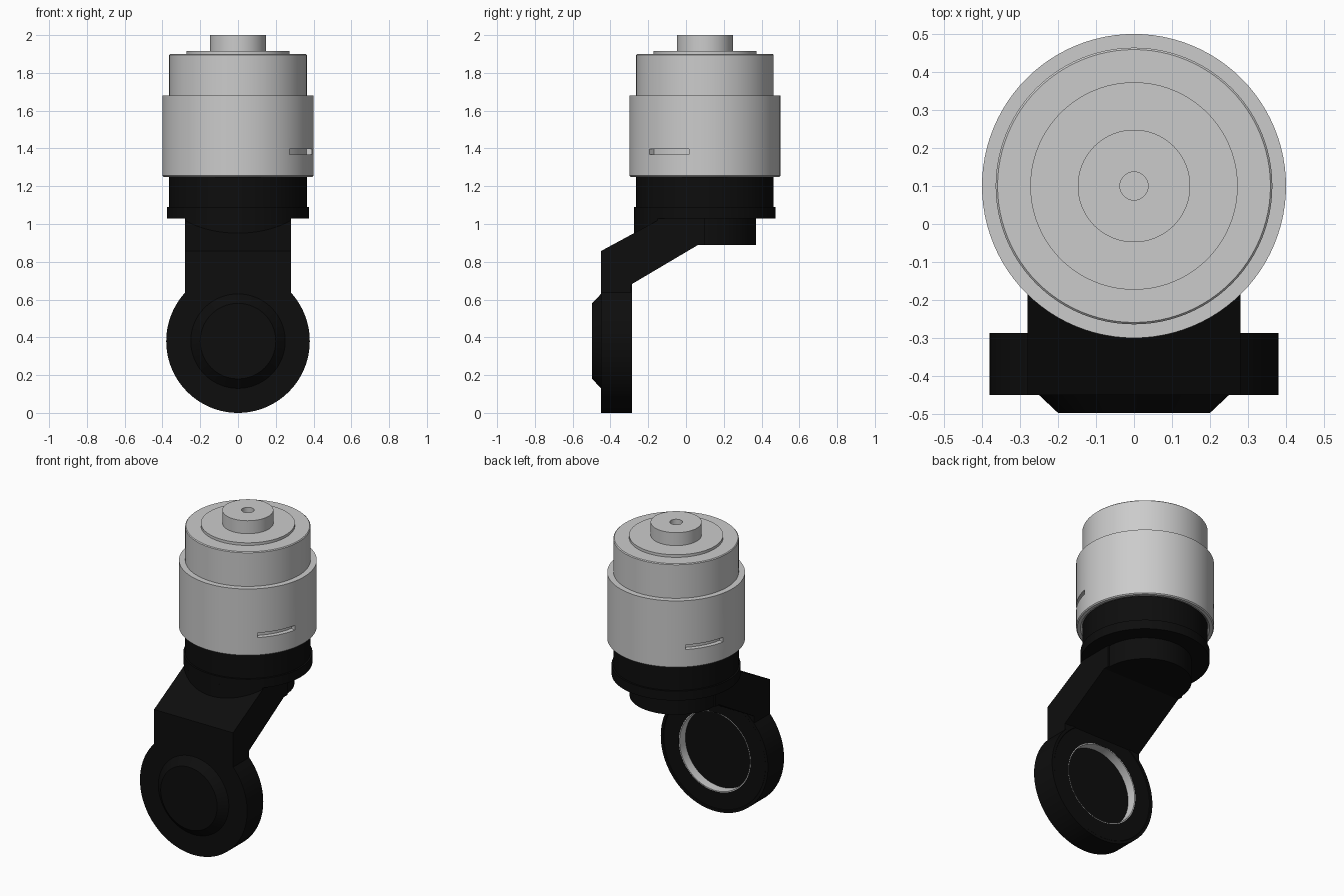
import bpy, bmesh
from math import cos, sin, radians, pi, asin
from mathutils import Matrix

if "Cube" in bpy.data.objects:
    bpy.data.objects.remove(bpy.data.objects["Cube"])

AX = 0.10  # y of the vertical turning axis
black = bpy.data.materials.new("black_plastic")
black.diffuse_color = (0.004, 0.004, 0.004, 1)
black.use_nodes = True
black.node_tree.nodes["Principled BSDF"].inputs["Base Color"].default_value = black.diffuse_color


def finish(name, bm, mat=None):
    bmesh.ops.remove_doubles(bm, verts=bm.verts, dist=1e-5)
    bmesh.ops.recalc_face_normals(bm, faces=bm.faces)
    me = bpy.data.meshes.new(name)
    bm.to_mesh(me)
    bm.free()
    ob = bpy.data.objects.new(name, me)
    bpy.context.collection.objects.link(ob)
    if mat:
        me.materials.append(mat)
    return ob


def smooth(ob):
    bpy.ops.object.select_all(action='DESELECT')
    ob.select_set(True)
    bpy.context.view_layer.objects.active = ob
    bpy.ops.object.shade_smooth_by_angle(angle=radians(25))


def lathe(name, profile, matrix, mat=None, closed=False, steps=96):
    bm = bmesh.new()
    vs = [bm.verts.new((r, 0, h)) for r, h in profile]
    es = [bm.edges.new(p) for p in zip(vs, vs[1:])]
    if closed:
        es.append(bm.edges.new((vs[-1], vs[0])))
    bmesh.ops.spin(bm, geom=vs + es, cent=(0, 0, 0), axis=(0, 0, 1),
                   angle=2 * pi, steps=steps, use_merge=False)
    bm.transform(matrix)
    ob = finish(name, bm, mat)
    smooth(ob)
    return ob


def prism(name, pts, offset, to3d, mat=None):
    bm = bmesh.new()
    face = bm.faces.new([bm.verts.new(to3d(a, b)) for a, b in pts])
    ext = bmesh.ops.extrude_face_region(bm, geom=[face])
    bmesh.ops.translate(bm, vec=offset,
                        verts=[v for v in ext['geom'] if isinstance(v, bmesh.types.BMVert)])
    return finish(name, bm, mat)


def arc(r, a0, a1, n):
    return [(r * cos(a0 + (a1 - a0) * i / n), AX + r * sin(a0 + (a1 - a0) * i / n))
            for i in range(n + 1)]


UP = Matrix.Translation((0, AX, 0))
FRONT = Matrix.Translation((0, 0, 0.38)) @ Matrix.Rotation(pi / 2, 4, 'X')

# Grey stepped sleeve with top boss and centre hole
sleeve = lathe("sleeve", [
    (0, 1.26), (0.365, 1.26), (0.375, 1.25), (0.394, 1.25), (0.40, 1.256), (0.40, 1.68),
    (0.364, 1.68), (0.364, 1.895), (0.359, 1.90), (0.273, 1.90), (0.273, 1.917),
    (0.148, 1.917), (0.148, 2.0), (0.037, 2.0), (0.037, 1.90), (0, 1.90)], UP)

# Two opposite arc slots cut into the sleeve
for k in range(2):
    a0, a1 = radians(-47) + k * pi, radians(-12) + k * pi
    cutter = prism("slot_cutter", arc(0.44, a0, a1, 16) + arc(0.37, a1, a0, 16),
                   (0, 0, 0.03), lambda a, b: (a, b, 1.367))
    cutter.hide_render = True
    mod = sleeve.modifiers.new("slot", 'BOOLEAN')
    mod.object = cutter
    mod.operation = 'DIFFERENCE'
    mod.solver = 'EXACT'
    bpy.context.view_layer.objects.active = sleeve
    bpy.ops.object.modifier_apply(modifier=mod.name)
    bpy.data.objects.remove(cutter)
smooth(sleeve)

# Black collar, flange and lower hub
lathe("collar", [(0, 1.255), (0.364, 1.255), (0.364, 1.09), (0.375, 1.09), (0.375, 1.03),
                 (0.27, 1.03), (0.27, 0.89), (0, 0.89)], UP, black)

# Rounded front of the hub, trimmed to the arm width
half = asin(0.279 / 0.375)
shoulder = prism("arm_shoulder",
                 [(-0.279, 0.0)] + arc(0.375, -pi / 2 - half, -pi / 2 + half, 32) + [(0.279, 0.0)],
                 (0, 0, 0.12), lambda a, b: (a, b, 0.92), black)
smooth(shoulder)

# Cranked arm
prism("arm", [(-0.45, 0.63), (-0.45, 0.857), (-0.13, 1.03), (0.10, 1.03), (0.10, 0.89),
              (0.065, 0.89), (-0.29, 0.68), (-0.29, 0.63)],
      (0.56, 0, 0), lambda a, b: (-0.28, a, b), black)

# Round end plate: bevelled front boss, recessed back
lathe("end_plate", [(0, 0.35), (0.255, 0.35), (0.255, 0.29), (0.36, 0.29), (0.363, 0.287),
                    (0.38, 0.287), (0.38, 0.45), (0.25, 0.45), (0.20, 0.497), (0, 0.497)],
      FRONT, black)

# Thin grey lining of the back recess
lathe("recess_lining", [(0.249, 0.291), (0.256, 0.291), (0.256, 0.351), (0.249, 0.351)],
      FRONT, closed=True)
